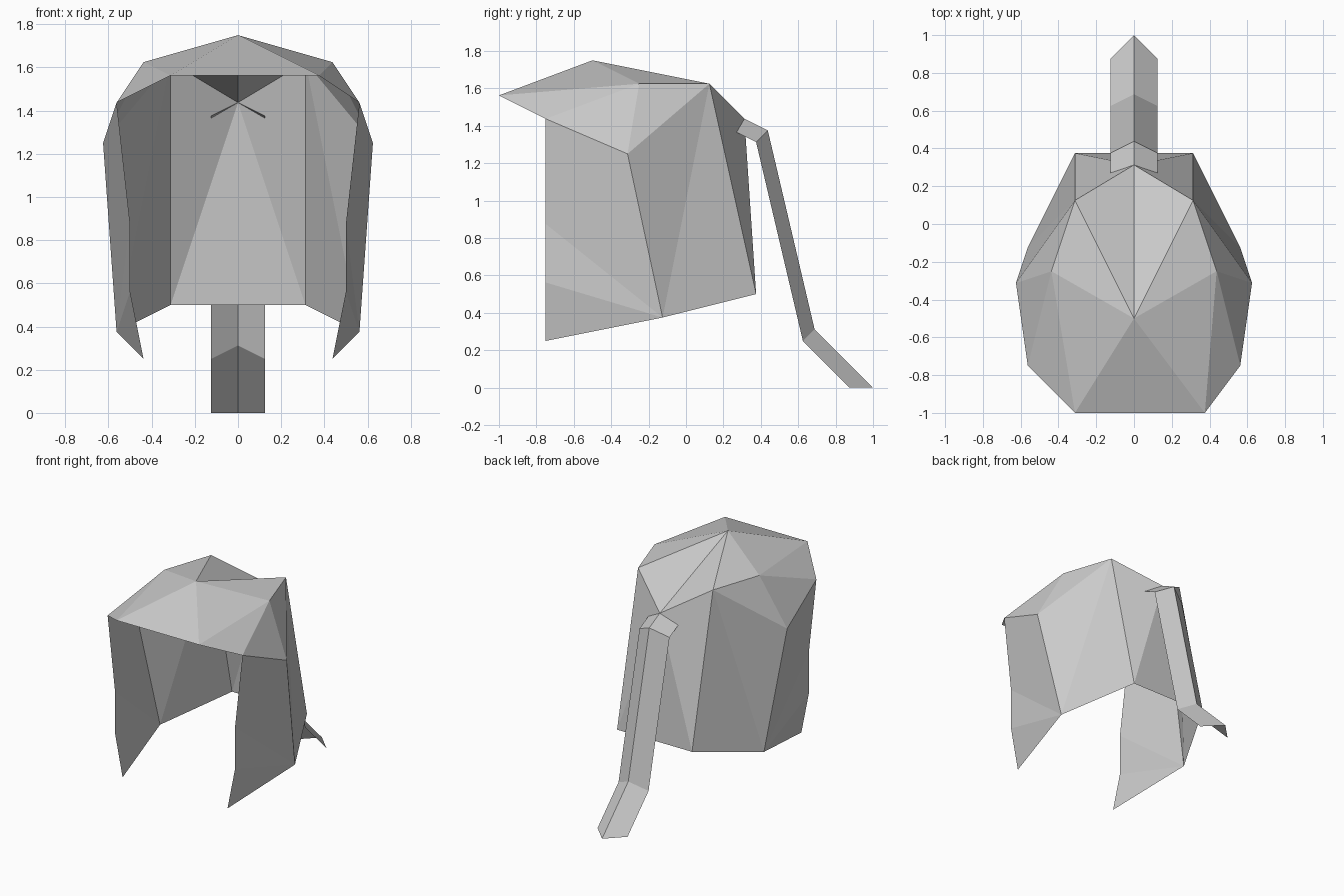
import bpy
import bmesh

UNIT = 1 / 16  # modelling grid step

default_cube = bpy.data.objects.get("Cube")
if default_cube:
    bpy.data.objects.remove(default_cube, do_unlink=True)

# Single flat hair colour
grey = bpy.data.materials.new("hair_grey")
grey.use_nodes = True
colour = (0.6, 0.6, 0.6, 1)
grey.diffuse_color = colour
grey.node_tree.nodes["Principled BSDF"].inputs["Base Color"].default_value = colour


def build(name, faces):
    """Make a flat-shaded sheet from faces given as lists of grid points."""
    mesh = bpy.data.meshes.new(name)
    bm = bmesh.new()
    verts = {}
    for face in faces:
        for p in face:
            if p not in verts:
                verts[p] = bm.verts.new([c * UNIT for c in p])
        bm.faces.new([verts[p] for p in face])
    bmesh.ops.recalc_face_normals(bm, faces=bm.faces[:])
    bm.to_mesh(mesh)
    bm.free()
    mesh.materials.append(grey)
    obj = bpy.data.objects.new(name, mesh)
    bpy.context.collection.objects.link(obj)
    return obj


def side_points(side):
    """Key points of one half of the hair; the fringe is a little uneven."""
    half = {
        "peak": (0, -8, 28),
        "nape": (0, 5, 23),
        "temple": (7, -4, 26),
        "crown": (5, 2, 26),
        "back_hem": (5, 6, 8),
        "side_hem": (9, -2, 6),
        "ear": (10, -5, 20),
        "brow": (9, -12, 23),
        "fringe": (6 if side > 0 else 5, -16, 25),
        "cheek": (8, -12, 14),
        "jaw": (8, -12, 9),
        "lock_tip": (7, -12, 4),
    }
    return {key: (side * x, y, z) for key, (x, y, z) in half.items()}


# Triangles of one half: top, side, back, then the hanging front lock
HALF_FACES = """
peak fringe temple
fringe brow temple
temple brow ear
temple ear crown
peak temple crown
peak crown nape
crown ear side_hem
crown side_hem back_hem
crown back_hem nape
ear brow side_hem
brow cheek side_hem
cheek jaw side_hem
jaw lock_tip side_hem
"""

left, right = side_points(1), side_points(-1)
cap_faces = []
for pts in (left, right):
    for line in HALF_FACES.split("\n"):
        if line:
            cap_faces.append([pts[key] for key in line.split()])
# Middle panels joining the two halves
cap_faces.append([left["peak"], right["fringe"], left["fringe"]])
cap_faces.append([left["nape"], left["back_hem"], right["back_hem"]])
build("hair_cap", cap_faces)

# Ponytail: folded strip with a raised centre ridge
ridge = [(5, 23), (7, 22), (11, 5), (16, 0)]
edge = [(4, 22), (6, 21), (10, 4), (14, 0)]
tail_faces = []
for x in (-2, 2):
    for i in range(len(ridge) - 1):
        j = i + 1
        tail_faces.append([(0, *ridge[i]), (0, *ridge[j]), (x, *edge[j]), (x, *edge[i])])
build("ponytail", tail_faces)
